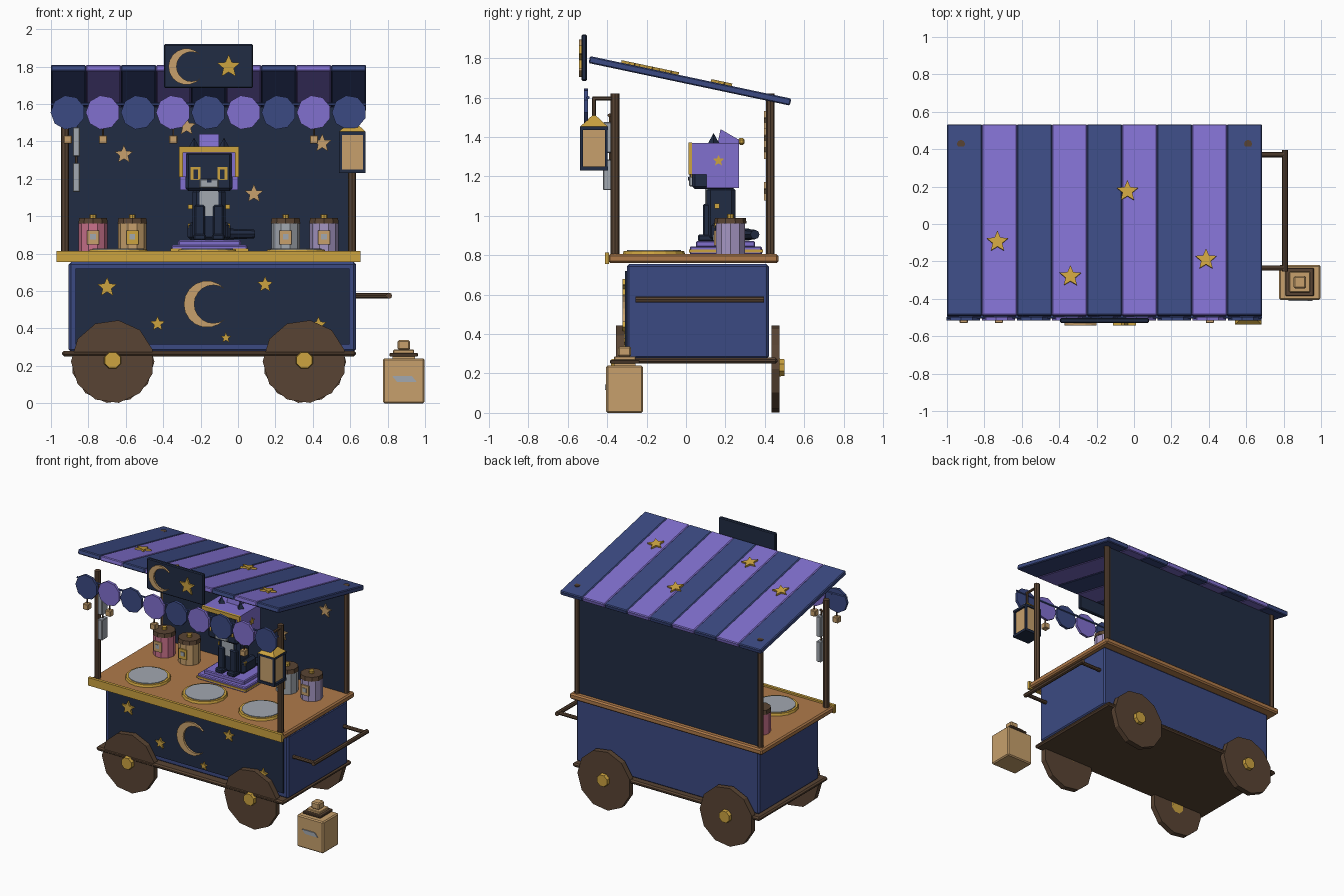
import bpy, bmesh, math
from mathutils import Matrix, Vector


def material(name, code):
    m = bpy.data.materials.new(name)
    rgb = [int(code[i:i + 2], 16) / 255 for i in (0, 2, 4)]
    m.diffuse_color = [c / 12.92 if c < 0.04 else ((c + 0.055) / 1.055) ** 2.4 for c in rgb] + [1]
    return m


BLUE, NAVY = material("blue", "3B4A82"), material("navy", "212C44")
PURPLE, GOLD = material("purple", "8170CF"), material("gold", "CCA340")
TAN, BROWN = material("tan", "C7A06C"), material("brown", "594433")
GREY, PINK = material("grey", "A2A8B0"), material("pink", "CB728C")
WOOD, LILAC = material("wood", "AF7A4A"), material("lilac", "A596C2")


def finish(name, bm, mat, matrix=None):
    bmesh.ops.recalc_face_normals(bm, faces=bm.faces[:])
    me = bpy.data.meshes.new(name)
    bm.to_mesh(me)
    bm.free()
    me.materials.append(mat)
    ob = bpy.data.objects.new(name, me)
    if matrix:
        ob.matrix_world = matrix
    bpy.context.collection.objects.link(ob)
    return ob


def box(name, x0, x1, y0, y1, z0, z1, mat, bevel=0.0, matrix=None):
    bm = bmesh.new()
    bmesh.ops.create_cube(bm, size=1)
    for v in bm.verts:
        v.co = ((x0 + x1) / 2 + v.co.x * (x1 - x0), (y0 + y1) / 2 + v.co.y * (y1 - y0),
                (z0 + z1) / 2 + v.co.z * (z1 - z0))
    if bevel:
        bmesh.ops.bevel(bm, geom=bm.edges[:], offset=bevel, segments=1, affect='EDGES')
    return finish(name, bm, mat, matrix)


def cyl(name, a, b, r, mat, sides=8, r2=None, turn=0.0):
    a, b = Vector(a), Vector(b)
    bm = bmesh.new()
    bmesh.ops.create_cone(bm, cap_ends=True, segments=sides, radius1=r,
                          radius2=r if r2 is None else r2, depth=(b - a).length)
    rot = (b - a).to_track_quat('Z', 'Y').to_matrix().to_4x4()
    return finish(name, bm, mat, Matrix.Translation((a + b) / 2) @ rot @ Matrix.Rotation(turn, 4, 'Z'))


def prism(name, pts, depth, mat, matrix):
    """Flat outline in x/z, extruded towards -y."""
    bm = bmesh.new()
    f = bm.faces.new([bm.verts.new((x, 0, z)) for x, z in pts])
    ext = bmesh.ops.extrude_face_region(bm, geom=[f])["geom"]
    for v in ext:
        if isinstance(v, bmesh.types.BMVert):
            v.co.y -= depth
    return finish(name, bm, mat, matrix)


def at(x, y, z):
    return Matrix.Translation((x, y, z))


def polar(r, a):
    return r * math.cos(a), r * math.sin(a)


def star(name, r, mat, matrix, depth=0.015):
    pts = [polar(r if i % 2 == 0 else r * 0.45, math.pi / 2 + i * math.pi / 5) for i in range(10)]
    prism(name, pts, depth, mat, matrix)


def crescent(name, r, matrix):
    tip, n = math.radians(40), 14
    outer = [polar(r, tip + (2 * math.pi - 2 * tip) * i / n) for i in range(n + 1)]
    t = math.atan2(0.643, 0.766 - 0.265)
    inner = [polar(r * 0.815, 2 * math.pi - t - (2 * math.pi - 2 * t) * i / n) for i in range(1, n)]
    prism(name, outer + [(x + 0.265 * r, z) for x, z in inner], 0.015, TAN, matrix)


# Cart body, floor and counter
box("cart_body", -0.905, 0.63, -0.30, 0.42, 0.275, 0.755, BLUE, 0.012)
box("front_panel", -0.87, 0.595, -0.309, -0.295, 0.315, 0.72, NAVY)
box("floor_board", -0.94, 0.63, -0.36, 0.465, 0.25, 0.28, BROWN, 0.01)
box("counter_top", -0.965, 0.65, -0.395, 0.47, 0.76, 0.805, WOOD, 0.01)
box("counter_trim", -0.97, 0.655, -0.412, -0.39, 0.755, 0.815, GOLD)
crescent("body_moon", 0.125, at(-0.165, -0.308, 0.53))
for x, z, r in [(-0.70, 0.62, 0.055), (-0.43, 0.425, 0.042), (0.145, 0.635, 0.045),
                (-0.065, 0.35, 0.03), (0.43, 0.42, 0.045)]:
    star("body_star", r, GOLD, at(x, -0.308, z))

# Wheels with hubs
for x in (-0.67, 0.355):
    for y, s in ((-0.313, -1), (0.433, 1)):
        cyl("wheel", (x, y, 0.223), (x, y + s * 0.042, 0.223), 0.223, BROWN, 11, turn=math.pi / 2)
        cyl("hub", (x, y, 0.23), (x, y + s * 0.068, 0.23), 0.055, GOLD, 8, 0.045, math.pi / 8)

# Push handle
for y in (-0.235, 0.37):
    cyl("handle_arm", (0.62, y, 0.575), (0.81, y, 0.575), 0.014, BROWN)
cyl("handle_bar", (0.808, -0.255, 0.575), (0.808, 0.395, 0.575), 0.016, BROWN)

# Posts and back wall
for x in (-0.925, 0.61):
    for y in (-0.36, 0.428):
        cyl("post", (x, y, 0.80), (x, y, 1.62), 0.022, BROWN)
box("back_wall", -0.93, 0.615, 0.41, 0.434, 0.80, 1.585, NAVY)
for x, z in [(-0.61, 1.33), (0.085, 1.12), (0.45, 1.39), (-0.275, 1.48)]:
    star("wall_star", 0.052, TAN, at(x, 0.412, z))

# Sloped striped roof with stars
tilt = at(0, 0.02, 1.685) @ Matrix.Rotation(-0.208, 4, 'X')
w = 1.685 / 9
for i in range(9):
    x = -1.0 + i * w
    box("roof_stripe", x, x + w, -0.522, 0.522, -0.018, 0.018, PURPLE if i % 2 else BLUE, 0.006, tilt)
for x, y in [(-0.73, -0.10), (-0.34, -0.285), (-0.035, 0.17), (0.385, -0.195)]:
    flat = at(x, (y - 0.02) / math.cos(0.208), 0.016) @ Matrix.Rotation(-math.pi / 2, 4, 'X')
    star("roof_star", 0.06, GOLD, tilt @ flat)

# Scalloped bunting with hanging charms
cyl("bunting_cord", (-1.0, -0.497, 1.60), (0.685, -0.497, 1.60), 0.008, BLUE, 6)
for i in range(9):
    x = -0.91 + i * 0.188
    cyl("scallop", (x, -0.497, 1.555), (x, -0.517, 1.555), 0.092, PURPLE if i % 2 else BLUE, 9, turn=math.pi / 2)
    if i in (0, 1, 3, 7):
        cyl("charm_cord", (x, -0.507, 1.48), (x, -0.507, 1.42), 0.005, BROWN, 5)
        box("charm", x - 0.022, x + 0.022, -0.53, -0.485, 1.388, 1.432, TAN, 0.004)

# Roof sign
box("sign_board", -0.395, 0.08, -0.53, -0.503, 1.685, 1.92, NAVY, 0.006)
crescent("sign_moon", 0.097, at(-0.275, -0.528, 1.80))
star("sign_star", 0.065, GOLD, at(-0.05, -0.528, 1.80))

# Hanging lantern
cyl("lantern_arm", (0.61, -0.36, 1.595), (0.61, -0.475, 1.595), 0.01, BROWN, 6)
cyl("lantern_rod", (0.61, -0.467, 1.60), (0.61, -0.467, 1.49), 0.01, BROWN, 6)
box("lantern_glass", 0.555, 0.667, -0.53, -0.405, 1.245, 1.44, TAN)
box("lantern_base", 0.54, 0.683, -0.537, -0.397, 1.23, 1.25, NAVY)
box("lantern_collar", 0.54, 0.683, -0.537, -0.397, 1.435, 1.452, NAVY)
for x in (0.548, 0.674):
    for y in (-0.53, -0.405):
        box("lantern_corner", x - 0.007, x + 0.007, y - 0.007, y + 0.007, 1.24, 1.44, NAVY)
cyl("lantern_roof", (0.611, -0.467, 1.452), (0.611, -0.467, 1.51), 0.1, GOLD, 4, 0.012, math.pi / 4)

# Chime tags on the left post
cyl("chime_cord", (-0.865, -0.385, 1.52), (-0.865, -0.385, 1.28), 0.006, BROWN, 5)
cyl("chime_arm", (-0.925, -0.36, 1.51), (-0.855, -0.39, 1.51), 0.009, BROWN, 6)
for z in (1.13, 1.32):
    box("chime_tag", -0.883, -0.845, -0.42, -0.352, z, z + 0.155, GREY, 0.004)

# Serving plates
for x in (-0.64, -0.165, 0.31):
    cyl("plate_rim", (x, -0.163, 0.80), (x, -0.163, 0.822), 0.16, GOLD, 16, 0.153)
    cyl("plate", (x, -0.163, 0.81), (x, -0.163, 0.827), 0.137, GREY, 16)

# Ingredient jars
for x, mat in [(-0.775, PINK), (-0.565, TAN), (0.255, GREY), (0.46, LILAC)]:
    y = 0.225
    cyl("jar", (x, y, 0.805), (x, y, 0.965), 0.077, mat, 10, turn=math.pi / 10)
    cyl("jar_lid", (x, y, 0.96), (x, y, 0.99), 0.083, BROWN, 10, 0.078)
    cyl("jar_knob", (x, y, 0.985), (x, y, 1.01), 0.018, GOLD)
    box("jar_label", x - 0.032, x + 0.032, y - 0.083, y - 0.074, 0.85, 0.925, GOLD if mat == TAN else TAN)
    box("jar_label_mark", x - 0.015, x + 0.015, y - 0.087, y - 0.08, 0.875, 0.905, GREY)

# Pedestal for the cat
box("pedestal", -0.355, 0.05, 0.02, 0.385, 0.802, 0.845, PURPLE, 0.006)
box("pedestal_trim", -0.36, 0.055, 0.015, 0.39, 0.815, 0.828, GOLD)
box("pedestal_step", -0.32, 0.015, 0.05, 0.35, 0.84, 0.872, PURPLE, 0.006)

# Seated cat: body, legs, tail
cx = -0.155
box("cat_body", cx - 0.088, cx + 0.088, 0.105, 0.25, 0.87, 1.15, NAVY, 0.02)
box("cat_bib", cx - 0.05, cx + 0.05, 0.097, 0.107, 1.0, 1.14, GREY)
for s in (-1, 1):
    box("cat_leg", cx + s * 0.05 - 0.028, cx + s * 0.05 + 0.028, 0.085, 0.14, 0.87, 1.06, NAVY, 0.008)
    box("cat_paw", cx + s * 0.05 - 0.033, cx + s * 0.05 + 0.033, 0.06, 0.14, 0.87, 0.905, NAVY, 0.008)
    box("cat_haunch", cx + s * 0.085 - 0.03, cx + s * 0.085 + 0.03, 0.13, 0.29, 0.87, 0.97, NAVY, 0.02)
    for z in (0.95, 1.05):
        box("cape_button", cx + s * 0.1 - 0.013, cx + s * 0.1 + 0.013, 0.145, 0.17, z - 0.012, z + 0.012, GOLD)
cyl("cat_tail", (cx + 0.03, 0.29, 0.905), (0.085, 0.35, 0.905), 0.032, NAVY, 8, 0.024)
cyl("cat_tail_base", (cx, 0.23, 0.905), (cx + 0.06, 0.32, 0.905), 0.03, NAVY)

# Cat head, face and hood
box("cat_head", cx - 0.125, cx + 0.125, 0.03, 0.25, 1.135, 1.345, NAVY, 0.015)
box("hood_top", cx - 0.155, cx + 0.155, 0.025, 0.27, 1.335, 1.37, PURPLE)
box("hood_back", cx - 0.155, cx + 0.155, 0.235, 0.27, 1.14, 1.35, PURPLE)
box("hood_brow", cx - 0.16, cx + 0.16, 0.012, 0.03, 1.342, 1.372, GOLD)
for s in (-1, 1):
    a, b = sorted((cx + s * 0.12, cx + s * 0.155))
    box("hood_side", a, b, 0.025, 0.27, 1.21, 1.35, PURPLE)
    box("hood_flap", a, b, 0.105, 0.27, 1.14, 1.215, PURPLE)
    a, b = sorted((cx + s * 0.14, cx + s * 0.16))
    box("hood_edge", a, b, 0.012, 0.03, 1.21, 1.36, GOLD)
    side = at(cx + s * 0.153, 0.165, 1.28) @ Matrix.Rotation(s * math.pi / 2, 4, 'Z')
    star("hood_star", 0.03, GOLD, side, 0.008)
    ex = cx + s * 0.072
    box("cat_eye", ex - 0.026, ex + 0.026, 0.022, 0.031, 1.195, 1.262, GOLD)
    box("cat_pupil", ex - 0.012, ex + 0.012, 0.018, 0.026, 1.2, 1.25, NAVY)
    cyl("cat_ear", (cx + s * 0.08, 0.14, 1.365), (cx + s * 0.08, 0.14, 1.42), 0.03, NAVY, 4, 0.0)
box("cat_muzzle", cx - 0.05, cx + 0.05, 0.015, 0.035, 1.15, 1.2, GREY, 0.005)
box("cat_nose", cx - 0.012, cx + 0.012, 0.009, 0.02, 1.18, 1.197, NAVY)
# Pointed hood tip leaning backwards, with a bobble
tip = [(0.16, 1.365), (0.27, 1.365), (0.27, 1.385), (0.175, 1.44)]
prism("hood_tip", tip, 0.105, PURPLE, at(cx - 0.0525, 0, 0) @ Matrix.Rotation(math.pi / 2, 4, 'Z'))
box("hood_bobble", cx - 0.018, cx + 0.018, 0.265, 0.298, 1.36, 1.396, GOLD, 0.01)

# Flask standing beside the cart
box("flask", 0.775, 0.998, -0.405, -0.218, 0.0, 0.24, TAN, 0.008)
box("flask_neck", 0.825, 0.945, -0.365, -0.255, 0.235, 0.255, TAN)
box("flask_collar", 0.81, 0.962, -0.385, -0.235, 0.25, 0.268, BROWN, 0.004)
box("flask_cap", 0.83, 0.942, -0.365, -0.255, 0.266, 0.287, TAN, 0.004)
box("flask_stopper", 0.853, 0.92, -0.345, -0.278, 0.285, 0.337, TAN, 0.008)
prism("flask_label", [(0.825, 0.145), (0.93, 0.145), (0.955, 0.115), (0.85, 0.115)], 0.008, GREY, at(0, -0.404, 0))
